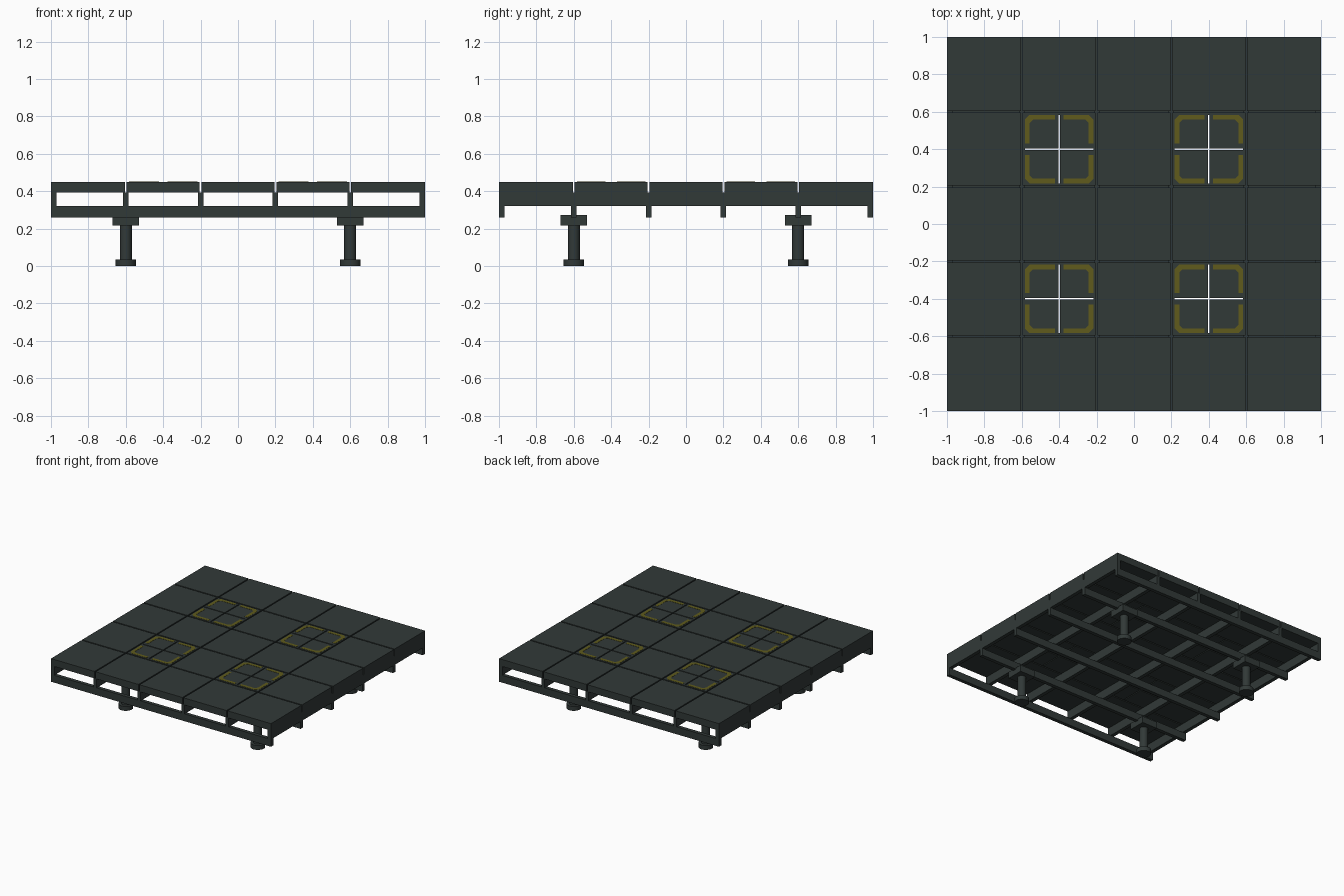
import bpy, bmesh, math
from mathutils import Matrix, Vector

if "Cube" in bpy.data.objects:
    bpy.data.objects.remove(bpy.data.objects["Cube"])


def material(name, col):
    m = bpy.data.materials.new(name)
    m.diffuse_color = (*col, 1)
    m.use_nodes = True
    m.node_tree.nodes["Principled BSDF"].inputs["Base Color"].default_value = m.diffuse_color
    return m


STEEL = material("dark grey green steel", (0.031, 0.041, 0.039))
YELLOW = material("faded yellow paint", (0.115, 0.105, 0.012))


def finish(name, bm, mat):
    me = bpy.data.meshes.new(name)
    bmesh.ops.recalc_face_normals(bm, faces=bm.faces)
    bm.to_mesh(me)
    bm.free()
    me.materials.append(mat)
    ob = bpy.data.objects.new(name, me)
    bpy.context.collection.objects.link(ob)
    return ob


def box(bm, x0, x1, y0, y1, z0, z1):
    c = Vector(((x0 + x1) / 2, (y0 + y1) / 2, (z0 + z1) / 2))
    s = Matrix.Diagonal((x1 - x0, y1 - y0, z1 - z0, 1))
    bmesh.ops.create_cube(bm, size=1, matrix=Matrix.Translation(c) @ s)


def prism(bm, pts, z0, z1):
    f = bm.faces.new([bm.verts.new((x, y, z0)) for x, y in pts])
    ext = bmesh.ops.extrude_face_region(bm, geom=[f])
    vs = [v for v in ext["geom"] if isinstance(v, bmesh.types.BMVert)]
    bmesh.ops.translate(bm, verts=vs, vec=(0, 0, z1 - z0))


def cyl(bm, x, y, r, z0, z1, n=24):
    bmesh.ops.create_cone(bm, cap_ends=True, segments=n, radius1=r, radius2=r,
                          depth=z1 - z0, matrix=Matrix.Translation((x, y, (z0 + z1) / 2)))


TOP, UNDER, GAP = 0.45, 0.393, 0.005
LINES = [-0.985, -0.6, -0.2, 0.2, 0.6, 0.985]
EDGES = [-1, -0.6, -0.2, 0.2, 0.6, 1]

# Floor tiles, with four of them slotted by a cross
plain, slotted = bmesh.new(), bmesh.new()
for i in range(5):
    for j in range(5):
        x0 = EDGES[i] + (GAP if i else 0)
        x1 = EDGES[i + 1] - (GAP if i < 4 else 0)
        y0 = EDGES[j] + (GAP if j else 0)
        y1 = EDGES[j + 1] - (GAP if j < 4 else 0)
        if i % 2 == 0 or j % 2 == 0:
            box(plain, x0, x1, y0, y1, UNDER, TOP)
            continue
        cx, cy, h, s = (x0 + x1) / 2, (y0 + y1) / 2, 0.183, 0.004
        for a in (-1, 1):
            xr = sorted((cx + a * h, cx + a * 0.195))
            yr = sorted((cy + a * h, cy + a * 0.195))
            box(slotted, *xr, y0, y1, UNDER, TOP)
            box(slotted, cx - h, cx + h, *yr, UNDER, TOP)
            for b in (-1, 1):
                xq = sorted((cx + a * s, cx + a * h))
                yq = sorted((cy + b * s, cy + b * h))
                box(slotted, *xq, *yq, UNDER, TOP)
finish("floor_tiles", plain, STEEL)
finish("slotted_floor_tiles", slotted, STEEL)

# Painted corner brackets around each cross
marks = bmesh.new()
BRACKET = [(0.022, 0.184), (0.158, 0.184), (0.184, 0.158), (0.184, 0.03), (0.158, 0.03),
           (0.158, 0.14), (0.14, 0.158), (0.022, 0.158)]
for cx in (-0.4, 0.4):
    for cy in (-0.4, 0.4):
        for a in (-1, 1):
            for b in (-1, 1):
                prism(marks, [(cx + a * x, cy + b * y) for x, y in BRACKET],
                      TOP - 0.001, TOP + 0.0015)
finish("corner_markings", marks, YELLOW)

# Upper joists run front to back, lower beams run left to right
upper, lower = bmesh.new(), bmesh.new()
for p in LINES:
    box(upper, p - 0.015, p + 0.015, -1, 1, 0.32, UNDER)
    box(lower, -1, 1, p - 0.015, p + 0.015, 0.26, 0.32)
finish("upper_joists", upper, STEEL)
finish("lower_beams", lower, STEEL)

# Support legs: round foot, round post, square bearing plate
for n, (x, y) in enumerate([(-0.6, -0.6), (0.6, -0.6), (-0.6, 0.6), (0.6, 0.6)], 1):
    bm = bmesh.new()
    cyl(bm, x, y, 0.055, 0, 0.036)
    cyl(bm, x, y, 0.032, 0.036, 0.218)
    box(bm, x - 0.07, x + 0.07, y - 0.07, y + 0.07, 0.218, 0.272)
    leg = finish(f"leg_{n}", bm, STEEL)
    bpy.ops.object.select_all(action="DESELECT")
    leg.select_set(True)
    bpy.context.view_layer.objects.active = leg
    bpy.ops.object.shade_smooth_by_angle(angle=math.radians(35))
